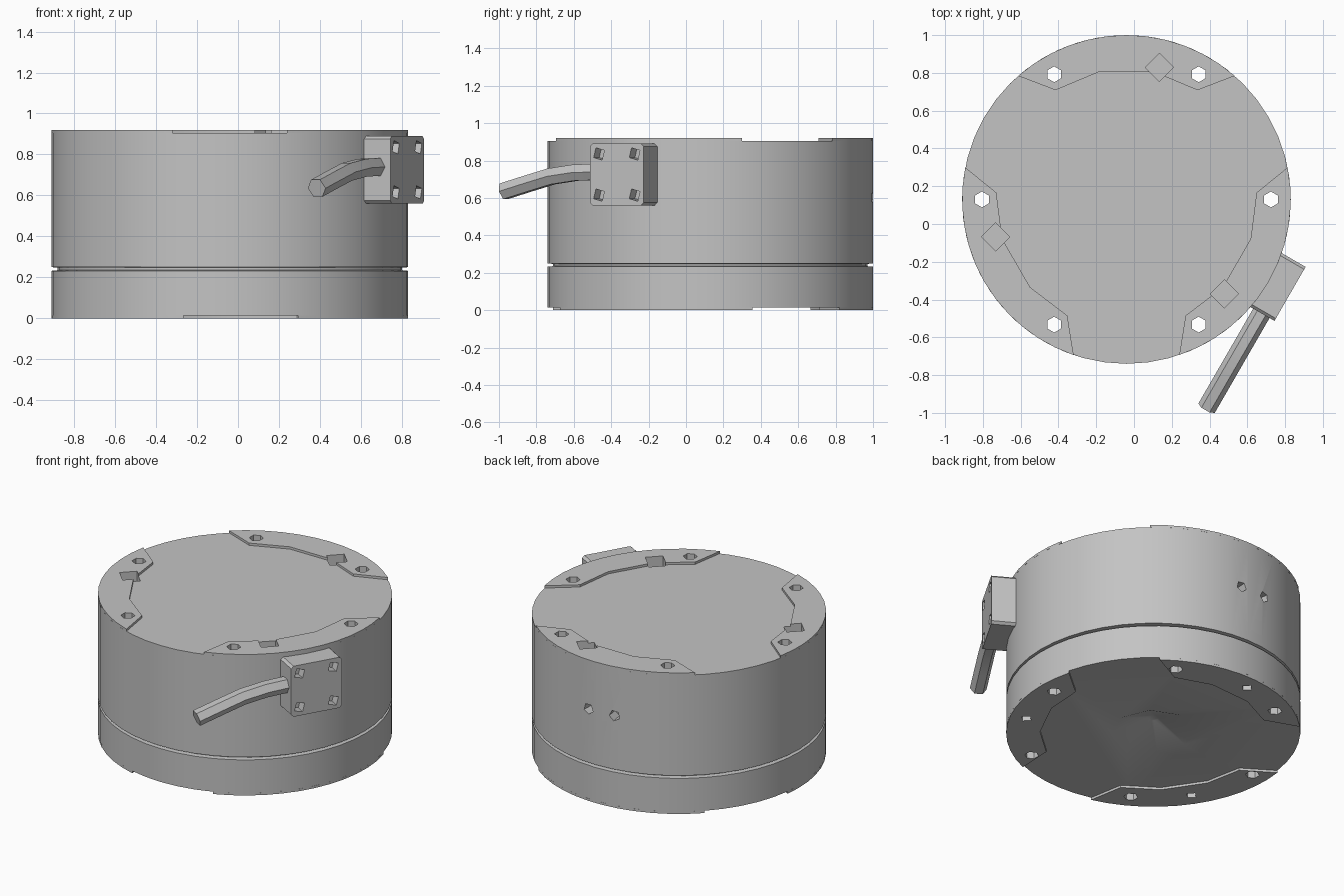
import bpy, bmesh, math
from mathutils import Vector, Matrix

cube = bpy.data.objects.get("Cube")
if cube:
    bpy.data.objects.remove(cube, do_unlink=True)

CX, CY, R = -0.04, 0.13, 0.87      # housing axis and radius
PAD_Z, TOP_Z = 0.015, 0.92         # foot height and overall height
SIDES = 48

grey = bpy.data.materials.new("housing_grey")
grey.use_nodes = True
COLOR = (0.55, 0.55, 0.55, 1)
grey.diffuse_color = COLOR
grey.node_tree.nodes["Principled BSDF"].inputs["Base Color"].default_value = COLOR


def polar(r, deg, z=0.0):
    a = math.radians(deg)
    return Vector((CX + r * math.cos(a), CY + r * math.sin(a), z))


def finish(bm, name):
    bmesh.ops.recalc_face_normals(bm, faces=bm.faces)
    mesh = bpy.data.meshes.new(name)
    bm.to_mesh(mesh)
    bm.free()
    mesh.materials.append(grey)
    ob = bpy.data.objects.new(name, mesh)
    bpy.context.collection.objects.link(ob)
    return ob


def activate(ob):
    bpy.ops.object.select_all(action='DESELECT')
    ob.select_set(True)
    bpy.context.view_layer.objects.active = ob


def smooth(ob):
    activate(ob)
    bpy.ops.object.shade_smooth_by_angle(angle=math.radians(30))


def prism(bm, points, height):
    """Extrude a flat outline straight up."""
    face = bm.faces.new([bm.verts.new(p) for p in points])
    out = bmesh.ops.extrude_face_region(bm, geom=[face])
    verts = [g for g in out["geom"] if isinstance(g, bmesh.types.BMVert)]
    bmesh.ops.translate(bm, verts=verts, vec=(0, 0, height))


def plug(bm, centre, axis, radius, length, sides, tip=None):
    """Add a drill-shaped cutter centred on a point."""
    turn = Vector((0, 0, 1)).rotation_difference(axis).to_matrix().to_4x4()
    bmesh.ops.create_cone(bm, cap_ends=True, segments=sides, radius1=radius,
                          radius2=radius if tip is None else tip, depth=length,
                          matrix=Matrix.Translation(centre) @ turn)


def cut(ob, fill):
    """Subtract the shapes drawn by fill(bm) from the object."""
    bm = bmesh.new()
    fill(bm)
    cutter = finish(bm, "cutter")
    cutter.hide_render = True
    mod = ob.modifiers.new("cut", 'BOOLEAN')
    mod.operation, mod.solver, mod.object = 'DIFFERENCE', 'EXACT', cutter
    activate(ob)
    bpy.ops.object.modifier_apply(modifier=mod.name)
    bpy.data.objects.remove(cutter, do_unlink=True)


UP = Vector((0, 0, 1))
BOLTS = range(0, 360, 60)


# Cutters shared by the housing and the rim pads
def bolt_holes(bm):
    for deg in BOLTS:
        plug(bm, polar(0.765, deg, 0.46), UP, 0.042, 1.2, 6)


def top_pockets(bm):
    for deg in (76, 196, 316):
        plug(bm, polar(0.72, deg, 0.9), UP, 0.075, 0.1, 4)


def bottom_pockets(bm):
    for deg in (96, 213, 333):
        plug(bm, polar(0.77, deg, 0), UP, 0.035, 0.12, 4)


def side_holes(bm):
    for deg in (87, 99):
        out = polar(1, deg) - polar(0, deg)
        plug(bm, polar(R, deg, 0.6), out, 0.035, 0.16, 5)


def centre_socket(bm):
    plug(bm, polar(0, 0, PAD_Z + 0.04), UP, 0.27, 0.1, 8, 0.03)


# Round housing, lathed, with a narrow seam groove near the base
BASE_TOP = TOP_Z - 0.015
profile = [(R, PAD_Z), (R, 0.232), (R - 0.03, 0.235), (R - 0.03, 0.247),
           (R, 0.25), (R, BASE_TOP)]
bm = bmesh.new()
rings = [[bm.verts.new(polar(r, 360 * i / SIDES, z)) for i in range(SIDES)]
         for r, z in profile]
for lower, upper in zip(rings, rings[1:]):
    for i in range(SIDES):
        j = (i + 1) % SIDES
        bm.faces.new((lower[i], lower[j], upper[j], upper[i]))
bm.faces.new(rings[0])
bm.faces.new(rings[-1])
housing = finish(bm, "housing")
for fill in (bolt_holes, top_pockets, bottom_pockets, side_holes, centre_socket):
    cut(housing, fill)
smooth(housing)


# Raised arc pads around the top and bottom rims
def rim_pad(name, mid, half, inner, z, pockets):
    steps = 12
    start, step = mid - half, 2 * half / steps
    outline = [polar(R, start + i * step, z) for i in range(steps + 1)]
    outline += [polar(inner, mid + half * k, z) for k in (0.8, 0.3, -0.3, -0.8)]
    bm = bmesh.new()
    prism(bm, outline, PAD_Z)
    pad = finish(bm, name)
    cut(pad, bolt_holes)
    cut(pad, pockets)
    smooth(pad)


for n, mid in enumerate((90, 210, 330), 1):
    rim_pad(f"top_pad_{n}", mid, 41.25, 0.69, BASE_TOP, top_pockets)
    rim_pad(f"bottom_pad_{n}", mid + 3.75, 41.25, 0.67, 0, bottom_pockets)

# Connector box on the front left side, with four corner screw holes
out = Vector((math.cos(math.radians(-30)), math.sin(math.radians(-30)), 0))
along = Vector((-out.y, out.x, 0))
BOX_Z = 0.725


def at(r, t, z):
    return Vector((CX, CY, z)) + out * r + along * t


bm = bmesh.new()
bmesh.ops.create_cube(bm, size=1)
bmesh.ops.scale(bm, vec=(0.2, 0.33, 0.33), verts=bm.verts)
bmesh.ops.bevel(bm, geom=[e for e in bm.edges if abs(e.verts[0].co.x - e.verts[1].co.x) > 0.1],
                offset=0.015, segments=1, affect='EDGES')
bmesh.ops.rotate(bm, matrix=Matrix.Rotation(math.radians(-30), 3, 'Z'), verts=bm.verts)
bmesh.ops.translate(bm, vec=at(0.9, 0, BOX_Z), verts=bm.verts)
box = finish(bm, "connector_box")


def screw_holes(bm):
    for t in (-0.11, 0.11):
        for h in (-0.11, 0.11):
            plug(bm, at(1.0, t, BOX_Z + h), out, 0.038, 0.12, 4)


cut(box, screw_holes)

# Drooping cable leaving the box
path = [(-0.14, 0.74), (-0.3, 0.735), (-0.45, 0.715), (-0.6, 0.675), (-0.745, 0.635)]
bm = bmesh.new()
loops = []
for i, (t, z) in enumerate(path):
    a, b = path[max(i - 1, 0)], path[min(i + 1, len(path) - 1)]
    direction = (at(0, b[0], b[1]) - at(0, a[0], a[1])).normalized()
    normal = direction.cross(out)
    loops.append([bm.verts.new(at(0.92, t, z) + 0.05 * (math.cos(k * math.pi / 3) * out
                  + math.sin(k * math.pi / 3) * normal)) for k in range(6)])
for a, b in zip(loops, loops[1:]):
    for k in range(6):
        m = (k + 1) % 6
        bm.faces.new((a[k], a[m], b[m], b[k]))
bm.faces.new(loops[0])
bm.faces.new(loops[-1])
smooth(finish(bm, "cable"))
